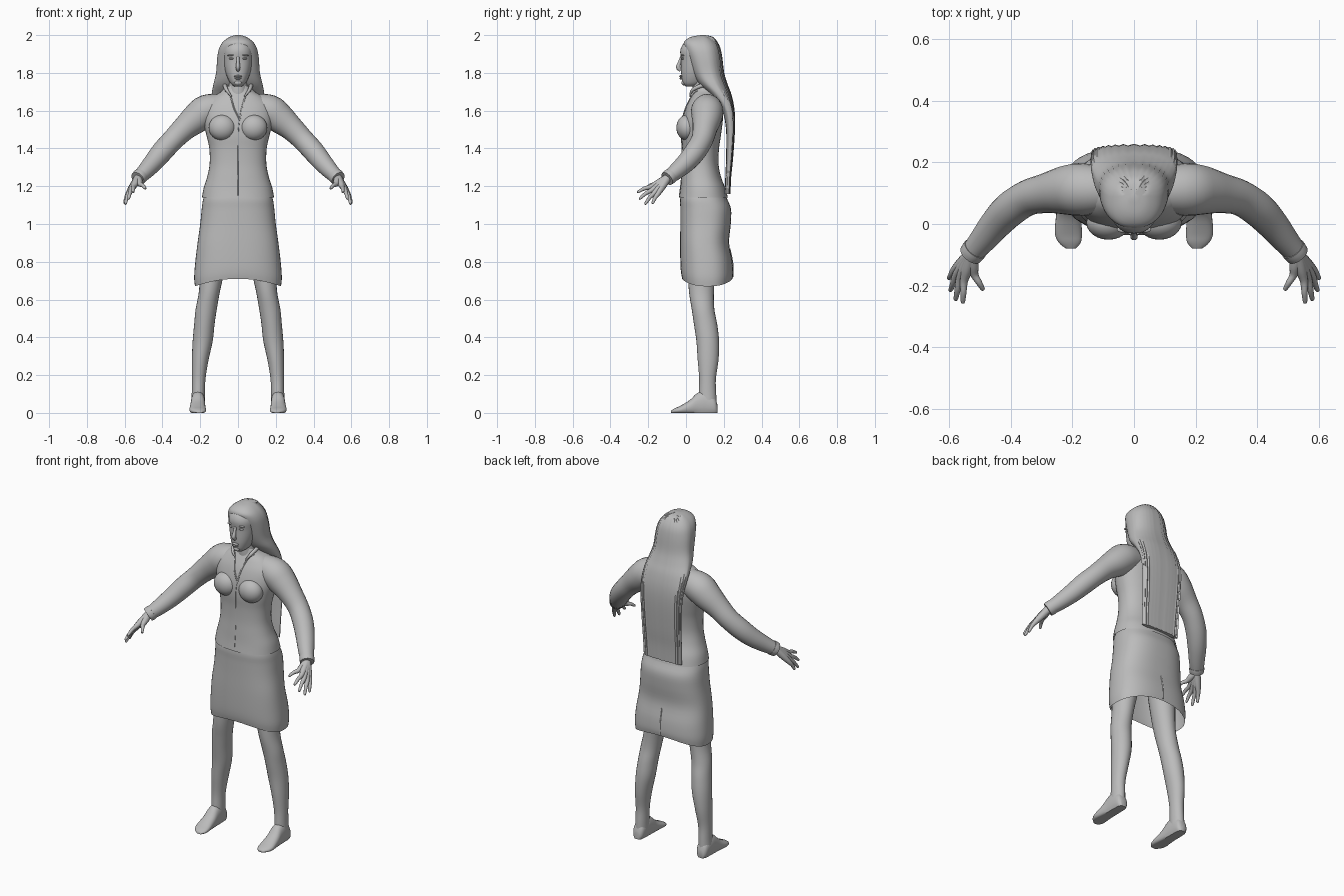
import bpy, bmesh
from math import sin, cos, pi
from mathutils import Vector, Matrix
from mathutils.bvhtree import BVHTree

if "Cube" in bpy.data.objects:
    bpy.data.objects.remove(bpy.data.objects["Cube"])

grey = bpy.data.materials.new("plain grey")
grey.use_nodes = True
grey.diffuse_color = (0.5, 0.5, 0.5, 1)
grey.node_tree.nodes["Principled BSDF"].inputs["Base Color"].default_value = (0.5, 0.5, 0.5, 1)


def finish(name, bm):
    bmesh.ops.recalc_face_normals(bm, faces=bm.faces)
    for f in bm.faces:
        f.smooth = True
    mesh = bpy.data.meshes.new(name)
    bm.to_mesh(mesh)
    tree = BVHTree.FromBMesh(bm)
    bm.free()
    mesh.materials.append(grey)
    obj = bpy.data.objects.new(name, mesh)
    bpy.context.collection.objects.link(obj)
    bpy.ops.object.select_all(action="DESELECT")
    obj.select_set(True)
    bpy.context.view_layer.objects.active = obj
    bpy.ops.object.shade_smooth_by_angle(angle=pi / 3)
    return tree


def refine(rows, steps=4):
    """Smooth curve through rows of numbers."""
    rows = [Vector(r) for r in rows]
    out = []
    for i in range(len(rows) - 1):
        a, b, c = rows[max(i - 1, 0)], rows[i], rows[i + 1]
        d = rows[min(i + 2, len(rows) - 1)]
        for k in range(steps):
            t = k / steps
            out.append(b + (c - a) * (t / 2) + (a * 2 - b * 5 + c * 4 - d) * (t * t / 2)
                       + (b * 3 - a - c * 3 + d) * (t ** 3 / 2))
    return out + [rows[-1]]


def loft(name, rings, caps=True):
    bm = bmesh.new()
    rings = [[bm.verts.new(p) for p in ring] for ring in rings]
    n = len(rings[0])
    for a, b in zip(rings, rings[1:]):
        for i in range(n):
            j = (i + 1) % n
            bm.faces.new((a[i], a[j], b[j], b[i]))
    if caps:
        bm.faces.new(rings[0])
        bm.faces.new(rings[-1])
    return finish(name, bm)


def outline(n, power=2.0):
    """Unit rounded outline; a higher power is squarer."""
    for i in range(n):
        c, s = cos(2 * pi * i / n), sin(2 * pi * i / n)
        yield (abs(c) ** (2 / power) * (1 if c > 0 else -1),
               abs(s) ** (2 / power) * (1 if s > 0 else -1))


def stack(name, rows, power=2.0, n=32, lift=0, ripple=0, caps=True, cx=0):
    """Level rings: height, half width, front, back, optional x shift."""
    rows = refine(rows)
    rings = []
    for r in rows:
        z, rx, front, back = r[:4]
        shift = cx + (r[4] if len(r) > 4 else 0)
        hem = lift * max(0, 1 - (z - rows[-1][0]) / 0.1)
        rings.append([(shift + u * rx,
                       (front + back) / 2 + v * (back - front) / 2 + ripple * cos(i * pi) * (v > 0.2),
                       z + hem * (1 - u * u))
                      for i, (u, v) in enumerate(outline(n, power))])
    return loft(name, rings, caps)


def sweep(name, points, side=1, n=16):
    """Round tube along x, y, z, radius points."""
    path = refine(points)
    rings, frame, last = [], None, None
    for i, p in enumerate(path):
        tangent = (path[min(i + 1, len(path) - 1)].to_3d() - path[max(i - 1, 0)].to_3d()).normalized()
        if frame is None:
            frame = tangent.to_track_quat("Z", "Y").to_matrix()
        else:
            frame = last.rotation_difference(tangent).to_matrix() @ frame
        last = tangent
        ring = [p.to_3d() + frame @ Vector((u * p[3], v * p[3], 0)) for u, v in outline(n)]
        rings.append([(q.x * side, q.y, q.z) for q in ring])
    return loft(name, rings)


def ball(name, centre, size, turn=0):
    bm = bmesh.new()
    bmesh.ops.create_uvsphere(bm, u_segments=24, v_segments=16, radius=1,
                              matrix=Matrix.Translation(centre) @ Matrix.Rotation(turn, 4, "Y")
                              @ Matrix.Diagonal((*size, 1)))
    finish(name, bm)


def seam(name, tree, points, radius, facing=1):
    """Thin raised line laid on a surface."""
    path = []
    for x, z in points:
        hit = tree.ray_cast(Vector((x, -facing, z)), Vector((0, facing, 0)))[0]
        if hit:
            path.append((x, hit.y, z, radius))
    if len(path) > 1:
        sweep(name, path, n=6)


# Jacket and skirt
jacket = stack("jacket", [
    (1.73, .062, .045, .15), (1.70, .09, .04, .17), (1.67, .14, .025, .185),
    (1.62, .18, 0, .195), (1.55, .185, -.02, .195), (1.47, .167, -.025, .185),
    (1.40, .152, -.02, .175), (1.32, .150, -.02, .172), (1.25, .163, -.025, .185),
    (1.19, .182, -.03, .208), (1.14, .191, -.037, .222)], power=2.3, n=40, caps=False)
skirt = stack("skirt", [
    (1.22, .15, -.01, .19), (1.14, .182, -.03, .215), (1.08, .192, -.03, .238),
    (1.0, .2, -.03, .237), (.9, .214, -.031, .228), (.8, .226, -.03, .246),
    (.72, .232, -.026, .25), (.67, .228, -.02, .246)], power=2.5, n=48, lift=.04, caps=False)
seam("skirt_back_vent", skirt, [(0, .72), (0, .79), (0, .87)], .004, -1)
seam("jacket_front_seam", jacket, [(0, 1.15), (0, 1.3), (.002, 1.49), (.01, 1.56)], .002)

# Head, neck and face
stack("neck", [(1.60, .07, .04, .17), (1.68, .058, .035, .15), (1.73, .05, .035, .14),
               (1.80, .05, .04, .14)])
stack("head", [
    (1.728, .02, 0, .05), (1.745, .04, -.017, .09), (1.78, .058, -.024, .12),
    (1.82, .07, -.026, .14), (1.87, .077, -.026, .15), (1.92, .077, -.03, .15),
    (1.96, .063, -.008, .14), (1.985, .035, .04, .12)], power=2.2)
sweep("nose", [(0, -.024, 1.885, .007), (0, -.034, 1.855, .009), (0, -.041, 1.83, .012),
               (0, -.028, 1.813, .009)])
ball("upper_lip", (0, -.027, 1.782), (.022, .009, .006))
ball("lower_lip", (0, -.025, 1.771), (.018, .009, .006))
ball("chin", (0, -.012, 1.748), (.02, .012, .014))

# Long hair, falling behind the shoulders
stack("hair", [
    (2.0, .012, .08, .1), (1.99, .045, .025, .14), (1.965, .079, -.01, .163),
    (1.93, .1, -.008, .18), (1.88, .11, .008, .19), (1.8, .116, .035, .2),
    (1.74, .13, .07, .218), (1.68, .14, .13, .24), (1.6, .14, .19, .255),
    (1.5, .135, .212, .257), (1.35, .13, .212, .247), (1.25, .128, .208, .237),
    (1.16, .125, .205, .233)], power=2.4, n=64, ripple=.0025)

for side, label in ((1, "left_"), (-1, "right_")):
    # Face and chest details
    ball(label + "eye", (.033 * side, -.016, 1.876), (.015, .009, .006))
    ball(label + "brow", (.034 * side, -.018, 1.894), (.022, .01, .005), .1 * side)
    ball(label + "breast", (.083 * side, .005, 1.51), (.072, .056, .068))
    seam(label + "collar_edge", jacket,
         [(.065 * side, 1.705), (.04 * side, 1.675), (.02 * side, 1.61), (.01, 1.55)], .004)
    sweep(label + "collar", [(.035, .022, 1.675, .004), (.06, .035, 1.71, .009),
                             (.068, .09, 1.735, .011), (.045, .145, 1.74, .01)], side)

    # Sleeve and cuff
    sweep(label + "sleeve", [
        (.08, .11, 1.62, .07), (.165, .112, 1.6, .085), (.22, .11, 1.56, .08),
        (.285, .1, 1.505, .065), (.345, .085, 1.445, .058), (.4, .05, 1.385, .057),
        (.445, .005, 1.33, .052), (.49, -.05, 1.28, .044), (.528, -.095, 1.243, .036)],
        side, 24)
    sweep(label + "cuff", [(.515, -.08, 1.256, .041), (.523, -.09, 1.248, .041),
                           (.531, -.1, 1.24, .039)], side, 24)

    # Hand: fingers share the wrist so that they merge into the palm
    wrist = (.53, -.1, 1.241, .022)
    fingers = {
        "index_finger": ((.552, -.185, 1.197), (.556, -.258, 1.168)),
        "middle_finger": ((.566, -.18, 1.18), (.58, -.248, 1.132)),
        "ring_finger": ((.578, -.167, 1.165), (.597, -.218, 1.104)),
        "little_finger": ((.584, -.15, 1.158), (.602, -.178, 1.108)),
        "thumb": ((.518, -.165, 1.21), (.489, -.215, 1.187)),
    }
    for finger, (knuckle, tip) in fingers.items():
        k, t = Vector(knuckle), Vector(tip)
        middle = k.lerp(t, .5) + Vector((0, 0, .005))
        sweep(label + finger, [wrist, (*Vector(wrist[:3]).lerp(k, .55), .019), (*k, .013),
                               (*middle, .01), (*k.lerp(t, .93), .007), (*t, .002)], side, 12)

    # Leg, with the shift column leaning it outwards
    stack(label + "leg", [(z, w, f, b, x * side) for z, w, f, b, x in (
        (1.0, .08, .01, .19, .1), (.8, .07, .01, .16, .13), (.65, .056, .015, .148, .15),
        (.55, .056, .03, .15, .168), (.47, .054, .042, .165, .178), (.38, .053, .055, .175, .187),
        (.28, .044, .062, .172, .2), (.18, .036, .07, .158, .208), (.1, .035, .068, .16, .21),
        (.04, .036, .07, .162, .212))], n=24)

    # Foot: upright rings from heel to toe
    rings = []
    for y, x, w, h in refine([(.167, .212, .018, .04), (.15, .212, .033, .085),
                              (.1, .212, .037, .115), (.06, .212, .038, .105),
                              (.02, .213, .041, .068), (-.03, .213, .044, .038),
                              (-.06, .209, .036, .024), (-.08, .205, .016, .012)]):
        rings.append([((x + u * w) * side, y, max(0, h * (.42 + .58 * v)))
                      for u, v in outline(24, 2.2)])
    loft(label + "foot", rings)
